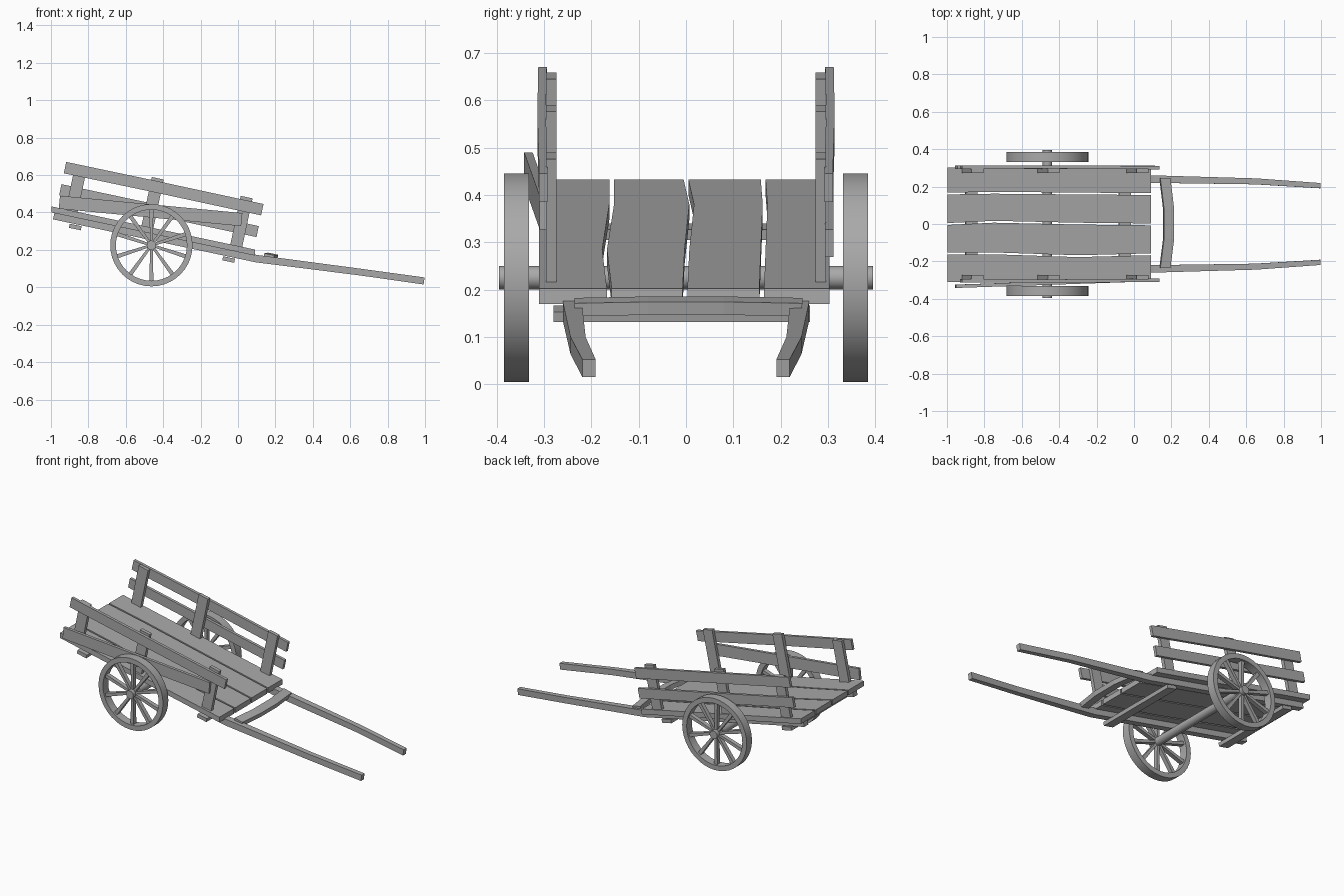
import bpy, bmesh, math
from mathutils import Vector, Matrix

if "Cube" in bpy.data.objects:
    bpy.data.objects.remove(bpy.data.objects["Cube"], do_unlink=True)

wood = bpy.data.materials.new("grey_wood")
wood.use_nodes = True
GREY = (0.4, 0.4, 0.4, 1)
wood.diffuse_color = GREY
wood.node_tree.nodes["Principled BSDF"].inputs["Base Color"].default_value = GREY


def finish(name, bm, smooth=False):
    bmesh.ops.recalc_face_normals(bm, faces=bm.faces)
    mesh = bpy.data.meshes.new(name)
    bm.to_mesh(mesh)
    bm.free()
    mesh.materials.append(wood)
    obj = bpy.data.objects.new(name, mesh)
    bpy.context.collection.objects.link(obj)
    if smooth:
        bpy.ops.object.select_all(action="DESELECT")
        obj.select_set(True)
        bpy.context.view_layer.objects.active = obj
        bpy.ops.object.shade_smooth_by_angle(angle=math.radians(35))
    return obj


def sweep(bm, path, side, sizes):
    """Rectangular timber along a path; side is its width direction."""
    pts = [Vector(p) for p in path]
    side = Vector(side)
    rings = []
    for i, p in enumerate(pts):
        along = (pts[min(i + 1, len(pts) - 1)] - pts[max(i - 1, 0)]).normalized()
        up = along.cross(side).normalized()
        w, h = sizes[min(i, len(sizes) - 1)]
        rings.append([bm.verts.new(p + side * a * w / 2 + up * b * h / 2)
                      for a, b in ((-1, -1), (1, -1), (1, 1), (-1, 1))])
    for r, q in zip(rings, rings[1:]):
        for k in range(4):
            bm.faces.new((r[k], r[(k + 1) % 4], q[(k + 1) % 4], q[k]))
    bm.faces.new(rings[0])
    bm.faces.new(rings[-1])


def timber(name, path, width, height, side=(0, 1, 0)):
    bm = bmesh.new()
    sweep(bm, path, side, [(width, height)])
    return finish(name, bm)


# Sloping bed: height of its upper surface at a given x
SLOPE = -0.212
TILT = Vector((1, 0, SLOPE)).normalized()
NORMAL = Vector((-SLOPE, 0, 1)).normalized()


def bed_z(x):
    return 0.221 + SLOPE * x


# Bed boards, separated by slightly crooked gaps
stations = (-0.997, -0.75, -0.3, 0.09)
seams = [(-0.315,) * 4,
         (-0.157, -0.157, -0.172, -0.162),
         (0.0, 0.012, 0.002, -0.002),
         (0.163, 0.167, 0.163, 0.16),
         (0.308,) * 4]
for n in range(4):
    bm = bmesh.new()
    rings = []
    for x, lo, hi in zip(stations, seams[n], seams[n + 1]):
        top, down = Vector((x, 0, bed_z(x))), NORMAL * -0.033
        down.x = 0
        ya, yb = Vector((0, lo + 0.005, 0)), Vector((0, hi - 0.005, 0))
        rings.append([bm.verts.new(v) for v in
                      (top + ya, top + yb, top + yb + down, top + ya + down)])
    for r, q in zip(rings, rings[1:]):
        for k in range(4):
            bm.faces.new((r[k], r[(k + 1) % 4], q[(k + 1) % 4], q[k]))
    bm.faces.new(rings[0])
    bm.faces.new(rings[-1])
    finish(f"bed_board_{n + 1}", bm)

# Cross bars below the bed, and the bowed bar between the shafts
for label, x in (("rear", -0.87), ("front", -0.05)):
    mid = Vector((x, 0, bed_z(x) - 0.083))
    timber(f"{label}_cross_bar", [mid + Vector((0, y, 0)) for y in (-0.28, 0.262)],
           0.065, 0.022, TILT)
timber("shaft_bar", [(0.165, -0.235, 0.163), (0.185, -0.08, 0.166),
                     (0.185, 0.08, 0.166), (0.165, 0.245, 0.163)],
       0.055, 0.028, TILT)

for label, s in (("left", 1), ("right", -1)):
    # Shaft runs under the bed and on to the handle
    bm = bmesh.new()
    sweep(bm, [(-0.985, s * 0.24, 0.383), (0.1, s * 0.24, 0.153),
               (0.65, s * 0.228, 0.082), (0.995, s * 0.205, 0.034)],
          (0, 1, 0), [(0.04, 0.04), (0.04, 0.04), (0.032, 0.036), (0.028, 0.038)])
    finish(f"{label}_shaft", bm)

    # Posts stand square to the bed
    for part, x, length in (("rear", -0.89, 0.252), ("middle", -0.485, 0.27),
                            ("front", -0.01, 0.27)):
        foot = Vector((x, s * 0.285, bed_z(x) - 0.005))
        timber(f"{label}_{part}_post", [foot, foot + NORMAL * length], 0.022, 0.065)

    # Upper side rail
    timber(f"{label}_upper_rail", [(-0.925, s * 0.303, 0.64), (-0.45, s * 0.305, 0.54),
                                   (0.13, s * 0.301, 0.415)], 0.018, 0.062)

# Lower side rails; the right one has slipped loose at the rear
timber("left_lower_rail", [(-0.95, 0.303, 0.522), (-0.4, 0.303, 0.405),
                           (0.105, 0.303, 0.298)], 0.018, 0.06)
timber("right_lower_rail", [(-0.955, -0.333, 0.455), (0.02, -0.3, 0.362)], 0.018, 0.07)

# Axle
HUB = Vector((-0.463, 0, 0.225))
LIE = Matrix.Rotation(math.pi / 2, 4, "X")
bm = bmesh.new()
bmesh.ops.create_cone(bm, cap_ends=True, segments=20, radius1=0.025, radius2=0.025,
                      depth=0.79, matrix=Matrix.Translation(HUB) @ LIE)
finish("axle", bm, True)

# Wheels: square-section rim and tapered spokes
SEG, SPOKES = 40, 10
for label, y in (("left", 0.358), ("right", -0.358)):
    centre = HUB + Vector((0, y, 0))
    bm = bmesh.new()
    rings = []
    for i in range(SEG):
        a = math.tau * i / SEG
        out = Vector((math.cos(a), 0, math.sin(a)))
        rings.append([bm.verts.new(centre + out * r + Vector((0, d, 0)))
                      for r, d in ((0.22, -0.026), (0.22, 0.026),
                                   (0.19, 0.026), (0.19, -0.026))])
    for i in range(SEG):
        r, q = rings[i], rings[(i + 1) % SEG]
        for k in range(4):
            bm.faces.new((r[k], r[(k + 1) % 4], q[(k + 1) % 4], q[k]))
    finish(f"{label}_wheel_rim", bm, True)

    bm = bmesh.new()
    for i in range(SPOKES):
        a = math.tau * (i + 0.5) / SPOKES
        out = Vector((math.cos(a), 0, math.sin(a)))
        sweep(bm, [centre + out * 0.015, centre + out * 0.195], (0, 1, 0),
              [(0.026, 0.014), (0.026, 0.022)])
    finish(f"{label}_wheel_spokes", bm)
